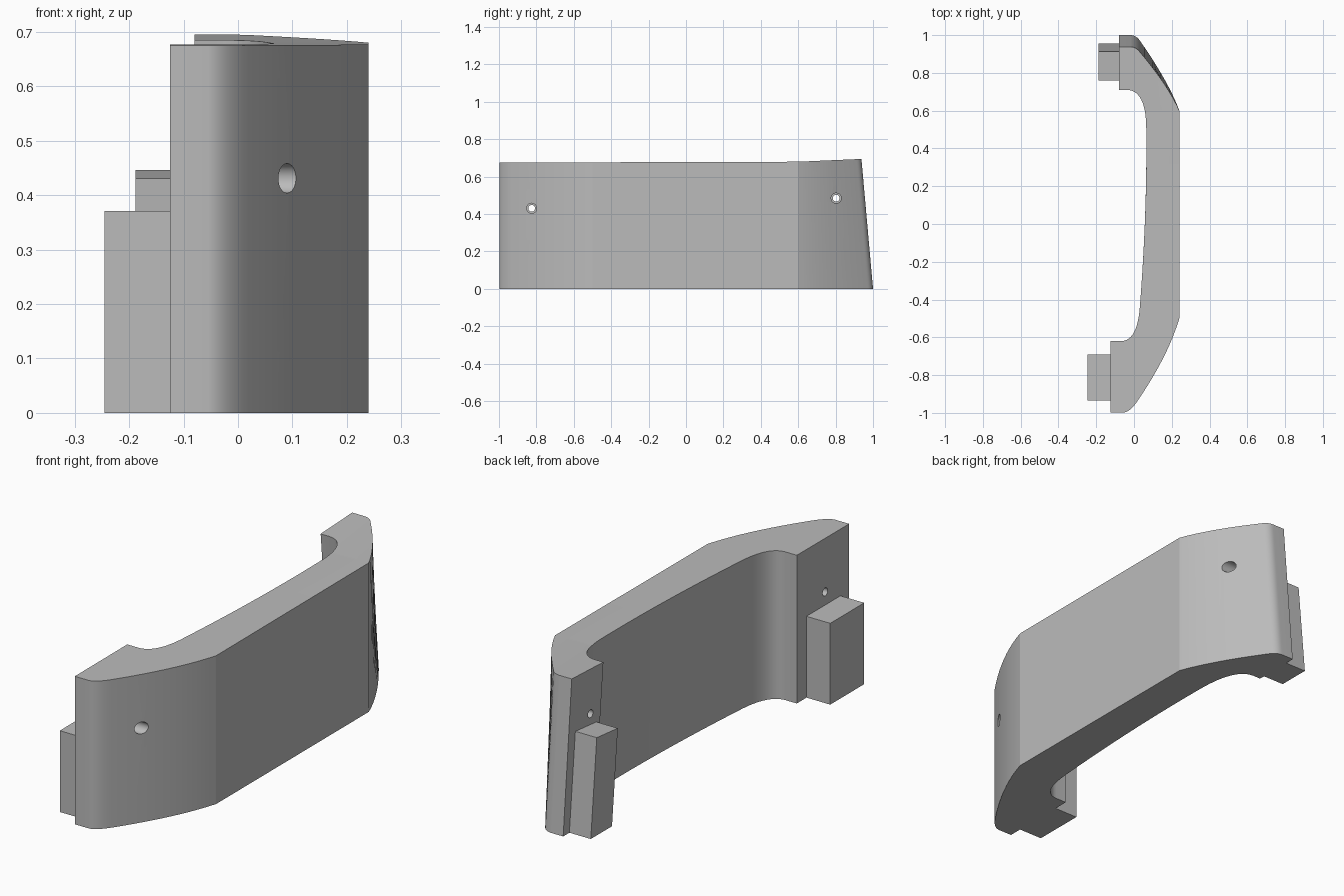
import bpy, bmesh
from math import radians, pi
from mathutils import Vector, Matrix

cube = bpy.data.objects.get("Cube")
if cube:
    bpy.data.objects.remove(cube)

grey = bpy.data.materials.new("light_grey")
grey.use_nodes = True
grey.diffuse_color = (0.5, 0.5, 0.5, 1)
grey.node_tree.nodes["Principled BSDF"].inputs["Base Color"].default_value = grey.diffuse_color


def finish(name, bm):
    bmesh.ops.recalc_face_normals(bm, faces=bm.faces)
    mesh = bpy.data.meshes.new(name)
    bm.to_mesh(mesh)
    bm.free()
    mesh.materials.append(grey)
    obj = bpy.data.objects.new(name, mesh)
    bpy.context.collection.objects.link(obj)
    return obj


def arc(a, b, c, n):
    """Quadratic curve from a to c, pulled towards b."""
    a, b, c = Vector(a), Vector(b), Vector(c)
    ts = [i / n for i in range(n + 1)]
    return [a * (1 - t) ** 2 + b * 2 * t * (1 - t) + c * t * t for t in ts]


def loft(bottom, top):
    bm = bmesh.new()
    lo = [bm.verts.new(p) for p in bottom]
    hi = [bm.verts.new(p) for p in top]
    bm.faces.new(lo)
    bm.faces.new(hi)
    for i in range(len(lo)):
        j = (i + 1) % len(lo)
        bm.faces.new((lo[i], lo[j], hi[j], hi[i]))
    return bm


# Outline of the grip: x, y at the top, y at the bottom
outline = [Vector((-0.125, -0.998, -0.998))]
curves = [
    ((-0.055, -0.998, -0.998), (-0.02, -0.995, -0.995), (0.02, -0.935, -0.935), 8),
    ((0.02, -0.935, -0.935), (0.18, -0.7, -0.7), (0.24, -0.5, -0.5), 12),
    ((0.24, 0.6, 0.6), (0.18, 0.735, 0.76), (0.03, 0.912, 0.972), 12),
    ((0.03, 0.912, 0.972), (0.01, 0.938, 1.0), (-0.02, 0.938, 1.0), 8),
    ((-0.08, 0.938, 1.0), (-0.08, 0.82, 0.88), (-0.08, 0.71, 0.775), 1),
    ((-0.04, 0.71, 0.775), (0.065, 0.71, 0.77), (0.065, 0.5, 0.52), 14),
    ((0.065, 0.5, 0.52), (0.07, 0.05, 0.05), (0.03, -0.45, -0.45), 14),
    ((0.03, -0.45, -0.45), (0.015, -0.62, -0.62), (-0.07, -0.62, -0.62), 14),
]
for curve in curves:
    for p in arc(*curve):
        if (p - outline[-1]).length > 1e-5:
            outline.append(p)
outline.append(Vector((-0.125, -0.62, -0.62)))

# Curved grip, with its top rising towards the leaning end
H = 0.68
bm = loft([(x, yb, 0) for x, yt, yb in outline], [(x, yt, H) for x, yt, yb in outline])
for y in (-0.5, 0.6):
    bmesh.ops.bisect_plane(bm, geom=bm.verts[:] + bm.edges[:] + bm.faces[:],
                           plane_co=(0, y, 0), plane_no=(0, 1, 0))
for v in bm.verts:
    if v.co.z > H - 0.001:
        v.co.z += max(0, v.co.y - 0.6) * 0.044 - max(0, 0.6 - v.co.y) * 0.003
bmesh.ops.recalc_face_normals(bm, faces=bm.faces)
grip = finish("curved_grip", bm)


def cutter(y, z, radius, x0, x1):
    bm = bmesh.new()
    place = Matrix.Translation(((x0 + x1) / 2, y, z)) @ Matrix.Rotation(pi / 2, 4, 'Y')
    bmesh.ops.create_cone(bm, cap_ends=True, segments=32, radius1=radius,
                          radius2=radius, depth=x1 - x0, matrix=place)
    obj = finish("hole_cutter", bm)
    obj.hide_render = True
    return obj


# Counterbored screw holes
bpy.context.view_layer.objects.active = grip
for y, z in ((-0.825, 0.431), (0.803, 0.485)):
    for radius, x0 in ((0.018, -0.4), (0.027, 0.0)):
        tool = cutter(y, z, radius, x0, 0.4)
        mod = grip.modifiers.new("hole", 'BOOLEAN')
        mod.operation = 'DIFFERENCE'
        mod.solver = 'EXACT'
        mod.object = tool
        bpy.ops.object.modifier_apply(modifier=mod.name)
        bpy.data.objects.remove(tool)

bpy.ops.object.select_all(action='DESELECT')
grip.select_set(True)
bpy.ops.object.shade_smooth_by_angle(angle=radians(14))


# Mounting blocks behind both pads
def block(name, x0, x1, bottom, top):
    corners = [(x0, 0), (x1, 0), (x1, 1), (x0, 1)]
    finish(name, loft([(x, bottom[k], 0) for x, k in corners],
                      [(x, *top[k]) for x, k in corners]))


block("front_mounting_block", -0.245, -0.125, (-0.935, -0.69),
      ((-0.935, 0.371), (-0.69, 0.371)))
block("back_mounting_block", -0.188, -0.08, (0.802, 0.955),
      ((0.76, 0.431), (0.912, 0.446)))
